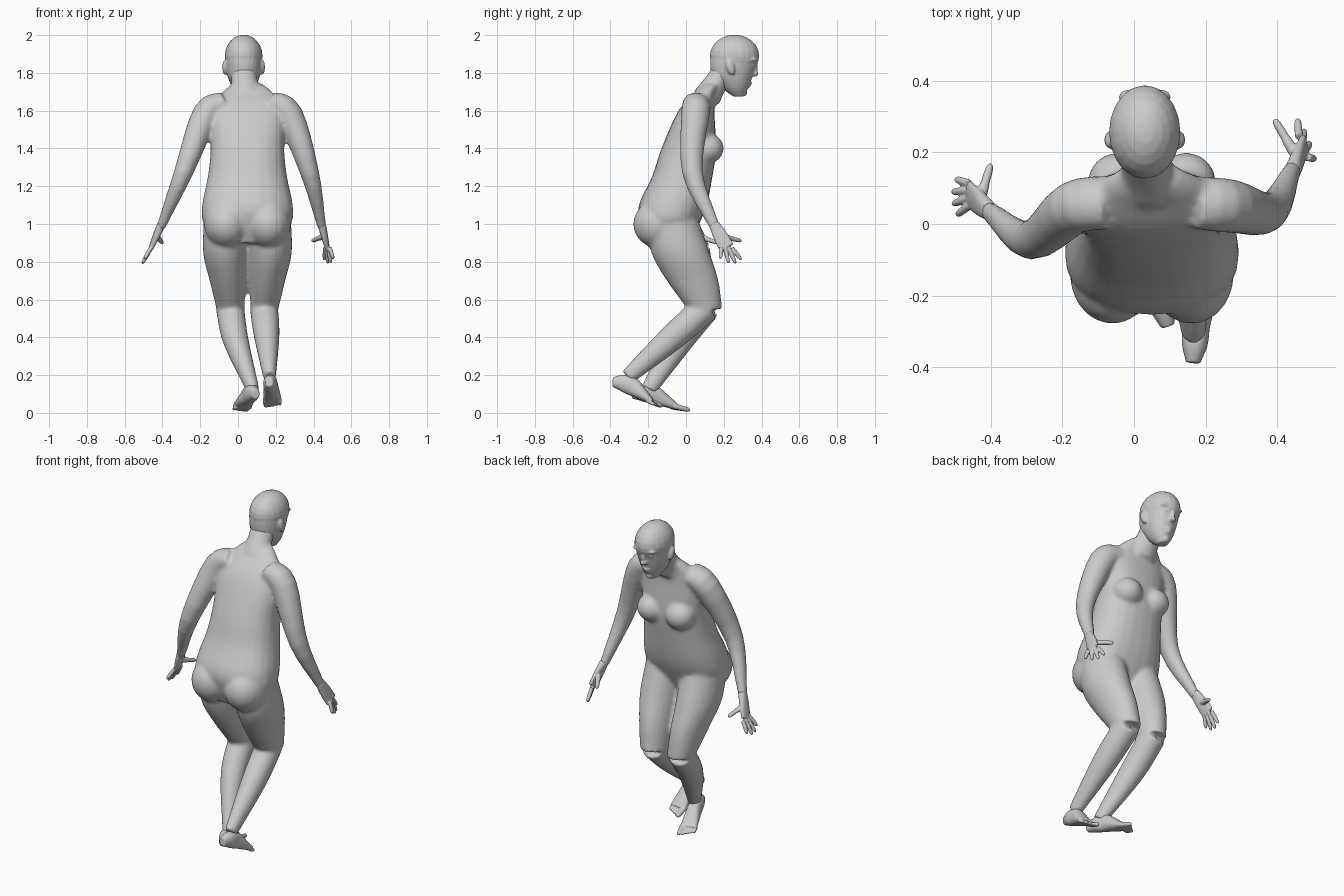
import bpy, bmesh, math
from mathutils import Vector, Matrix

default_cube = bpy.data.objects.get("Cube")
if default_cube:
    bpy.data.objects.remove(default_cube, do_unlink=True)

skin = bpy.data.materials.new("plain_grey")
skin.use_nodes = True
skin.diffuse_color = (.6, .6, .6, 1)
skin.node_tree.nodes["Principled BSDF"].inputs["Base Color"].default_value = skin.diffuse_color


def smooth(rows, steps=4):
    """Pass a soft spline through rows of numbers and sample it evenly."""
    rows = [Vector(row) for row in rows]
    before_first = rows[0] * 2 - rows[1]
    after_last = rows[-1] * 2 - rows[-2]
    padded = [before_first, *rows, after_last]
    samples = []
    for a, b, c, d in zip(padded, padded[1:], padded[2:], padded[3:]):
        leaving, arriving = (c - a) / 2, (d - b) / 2
        for step in range(steps):
            t = step / steps
            ease = t * t * (3 - 2 * t)
            samples.append(b.lerp(c, ease) + leaving * (t * (1 - t) ** 2)
                           - arriving * (t * t * (1 - t)))
    return samples + [rows[-1]]


def loft(bm, stations, flat=False, power=2.0, sides=24):
    """Closed skin over stations of x, y, z, half width and half depth."""
    stations = smooth(stations)
    centres = [Vector(station[:3]) for station in stations]
    last = len(centres) - 1
    rings = []
    for i, centre in enumerate(centres):
        along = (centres[min(i + 1, last)] - centres[max(i - 1, 0)]).normalized()
        wide, deep = Vector((1, 0, 0)), Vector((0, 1, 0))
        if not flat:
            wide = (wide - along * wide.dot(along)).normalized()
            deep = along.cross(wide)
        ring = []
        for k in range(sides):
            angle = math.tau * k / sides
            across, out = [math.copysign(abs(w) ** (2 / power), w)
                           for w in (math.cos(angle), math.sin(angle))]
            ring.append(bm.verts.new(centre + wide * across * stations[i][3]
                                     + deep * out * stations[i][4]))
        rings.append(ring)
    faces = [bm.faces.new(rings[0]), bm.faces.new(rings[-1])]
    for lower, upper in zip(rings, rings[1:]):
        for k in range(sides):
            after = (k + 1) % sides
            faces.append(bm.faces.new((lower[k], lower[after], upper[after], upper[k])))
    bmesh.ops.recalc_face_normals(bm, faces=faces)


def tube(bm, points, widths, depths, power=2.0):
    """Limb through joint positions, with a width and depth at each joint."""
    loft(bm, [(*point, width, depth) for point, width, depth in zip(points, widths, depths)],
         power=power)


def profile(bm, rows, middle, power):
    """Upright form from rows of height, back, front and half width."""
    loft(bm, [(middle, (back + front) / 2, height, width, (front - back) / 2)
              for height, back, front, width in rows], flat=True, power=power)


def ball(bm, centre, size, tilt=0.0):
    place = (Matrix.Translation(centre) @ Matrix.Rotation(tilt, 4, 'X')
             @ Matrix.Diagonal((*size, 1)))
    bmesh.ops.create_uvsphere(bm, u_segments=20, v_segments=12, radius=1, matrix=place)


def digit(bm, root, tip, radius):
    """Finger or toe with a rounded tip."""
    points = [root.lerp(tip, t) for t in (0, .5, .85, 1)]
    taper = [radius * k for k in (1, 1, .85, .4)]
    tube(bm, points, taper, taper)


def finish(bm, name, voxel, rounds):
    """Fuse the overlapping volumes into one soft skin."""
    mesh = bpy.data.meshes.new(name)
    bm.to_mesh(mesh)
    bm.free()
    mesh.materials.append(skin)
    part = bpy.data.objects.new(name, mesh)
    bpy.context.collection.objects.link(part)
    fuse = part.modifiers.new("fuse", 'REMESH')
    fuse.mode = 'VOXEL'
    fuse.voxel_size = voxel
    fuse.use_smooth_shade = True
    soften = part.modifiers.new("soften", 'SMOOTH')
    soften.iterations = rounds


# Torso, with breasts and buttocks
SPINE = .05
body = bmesh.new()
profile(body, [
    (.9, -.2, .02, .12), (1, -.24, .07, .23), (1.1, -.25, .11, .24),
    (1.25, -.18, .14, .21), (1.4, -.13, .16, .195), (1.6, -.04, .15, .2),
    (1.7, .05, .16, .13), (1.74, .09, .18, .08)], SPINE, 2.3)
for side in (-1, 1):
    ball(body, (SPINE + side * .095, .115, 1.4), (.085, .085, .08))
    ball(body, (SPINE + side * .11, -.14, 1), (.12, .14, .13))

# Neck
tube(body, [(.045, .11, 1.67), (.035, .16, 1.75), (.03, .21, 1.82)],
     (.085, .07, .07), (.075, .062, .065))

# Arms from collar through shoulder and elbow to wrist
ARM_WIDTHS, ARM_DEPTHS = (.06, .073, .05, .023), (.075, .075, .055, .028)
for joints in (
        [(-.07, .06, 1.64), (-.17, .045, 1.58), (-.29, -.045, 1.27), (-.41, .04, .98)],
        [(.17, .06, 1.64), (.27, .05, 1.58), (.38, .035, 1.27), (.445, .155, .98)]):
    tube(body, joints, ARM_WIDTHS, ARM_DEPTHS)

# Thighs, mirrored about the spine
for side in (-1, 1):
    loft(body, [(SPINE + side * offset, y, z, width, depth) for offset, y, z, width, depth in (
        (.115, -.08, 1.04, .115, .14), (.12, -.03, .85, .115, .155),
        (.105, .035, .7, .095, .137), (.09, .1, .55, .074, .092))], flat=True)

# Shins from knee through calf to ankle
for joints in (
        [(-.043, .11, .56), (-.012, -.03, .385), (.08, -.2, .12)],
        [(.137, .11, .56), (.152, -.06, .41), (.167, -.31, .19)]):
    tube(body, joints, (.075, .068, .034), (.075, .072, .042))
finish(body, "body", .011, 6)

# Head: skull and jaw
FACE = .03
head = bmesh.new()
ball(head, (FACE, .257, 1.89), (.1, .131, .112))
profile(head, [(1.675, .25, .305, .028), (1.72, .19, .33, .06), (1.78, .14, .352, .084),
               (1.84, .128, .37, .094), (1.9, .13, .384, .095)], FACE, 2.1)

# Nose, lips and chin
ball(head, (FACE, .36, 1.82), (.013, .02, .04), -.15)
ball(head, (FACE, .364, 1.795), (.019, .02, .014))
ball(head, (FACE, .33, 1.745), (.028, .02, .009))
ball(head, (FACE, .324, 1.73), (.024, .02, .009))
ball(head, (FACE, .3, 1.695), (.026, .025, .02))

# Brows, eyelids and ears
for side in (-1, 1):
    ball(head, (FACE + side * .04, .355, 1.87), (.034, .022, .011))
    ball(head, (FACE + side * .038, .347, 1.84), (.018, .018, .01))
    ball(head, (FACE + side * .097, .235, 1.83), (.016, .022, .042), .3)
finish(head, "head", .006, 3)


# Hands: palm, four fingers spread from index to little, and a thumb
def hand(name, wrist, knuckles, index_tip, little_tip, thumb_tip):
    wrist, knuckles, index_tip, little_tip, thumb_tip = map(
        Vector, (wrist, knuckles, index_tip, little_tip, thumb_tip))
    bm = bmesh.new()
    palm = wrist.lerp(knuckles, .5)
    tube(bm, [wrist, palm, knuckles], (.022, .018, .012), (.027, .038, .041), 2.4)
    spread = (index_tip - little_tip).normalized() * .031
    reach = (index_tip.lerp(little_tip, .5) - knuckles).normalized() * .025
    for i in range(4):
        t = i / 3
        root = knuckles + spread * (1 - 2 * t)
        tip = index_tip.lerp(little_tip, t) + reach * math.sin(math.pi * t)
        digit(bm, root, tip, .011)
    digit(bm, palm, palm.lerp(thumb_tip, .6), .015)
    digit(bm, palm.lerp(thumb_tip, .4), thumb_tip, .012)
    finish(bm, name, .004, 2)


hand("left_hand", (.443, .148, 1), (.473, .215, .875),
     (.457, .293, .81), (.505, .182, .815), (.392, .293, .91))
hand("right_hand", (-.405, .037, 1), (-.46, .083, .875),
     (-.498, .125, .805), (-.495, .025, .815), (-.4, .168, .9))


# Feet: one shared shape laid along the sole from heel to toe
def foot(name, heel, toe, inner):
    heel, toe = Vector(heel), Vector(toe)
    bm = bmesh.new()
    widths = (.02, .036, .038, .045, .05)
    heights = (.025, .044, .048, .033, .016)
    up = Vector((0, 0, 1))
    points = [heel.lerp(toe, i / 5) + up * height for i, height in enumerate(heights)]
    tube(bm, points, widths, heights, 2.3)
    across = (toe - heel).cross(up).normalized() * inner
    for i in range(5):
        radius = .014 if i == 0 else .01
        shift = across * (.038 - .019 * i) + up * radius
        digit(bm, heel.lerp(toe, .72) + shift, heel.lerp(toe, 1 - .03 * i) + shift, radius)
    finish(bm, name, .005, 2)


foot("left_foot", (.165, -.388, .138), (.188, -.13, .02), -1)
foot("right_foot", (.095, -.285, .075), (0, .01, 0), 1)
